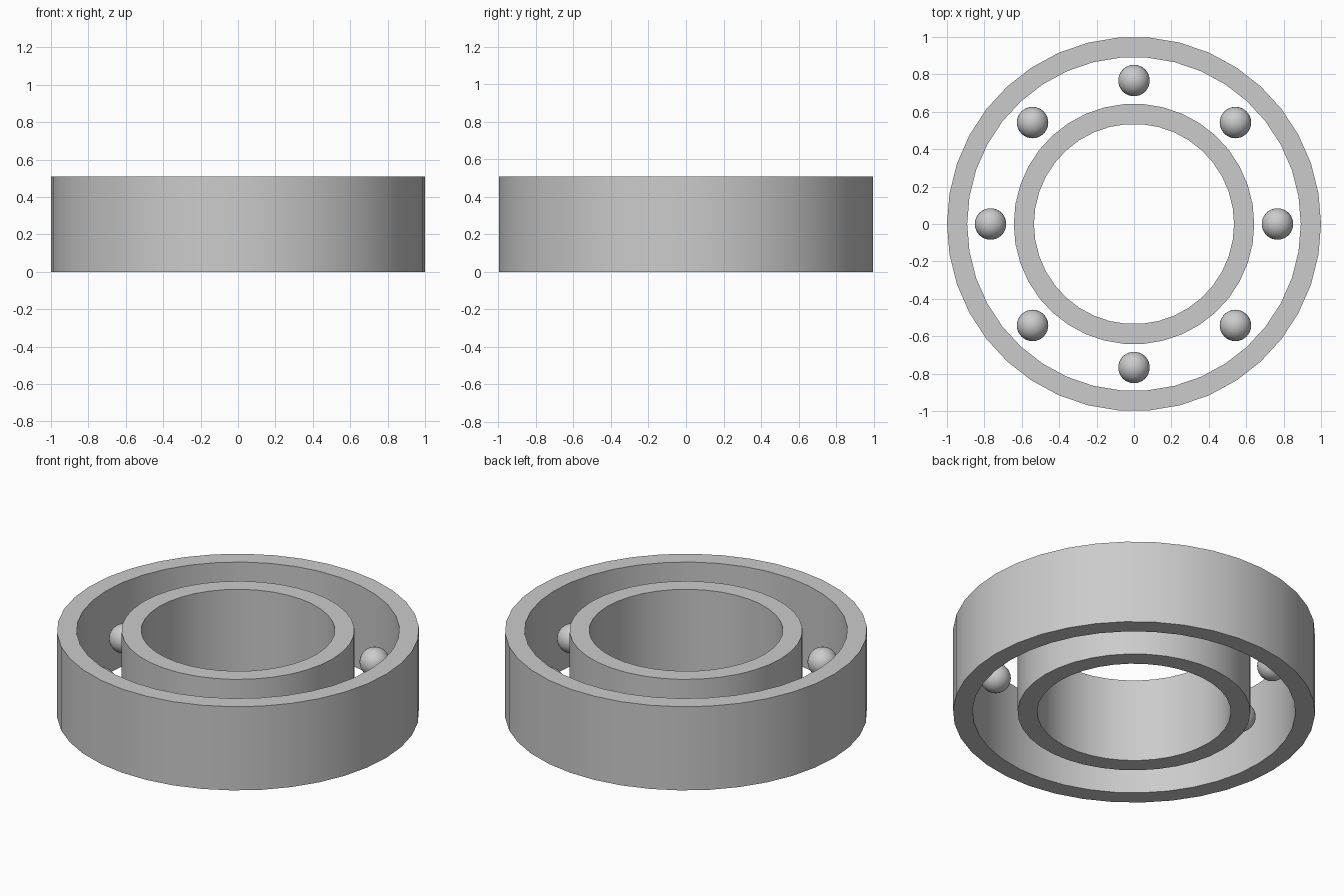
import bpy
import bmesh
from math import cos, sin, tau, radians
from mathutils import Matrix

default_cube = bpy.data.objects.get("Cube")
if default_cube:
    bpy.data.objects.remove(default_cube, do_unlink=True)

HEIGHT = 0.51
SEGMENTS = 38
BALL_COUNT = 8
BALL_RADIUS = 0.084
TRACK_RADIUS = 0.767

# Plain steel grey for every part
steel = bpy.data.materials.new("steel grey")
steel.use_nodes = True
GREY = (0.6, 0.6, 0.6, 1.0)
steel.diffuse_color = GREY
steel.node_tree.nodes["Principled BSDF"].inputs["Base Color"].default_value = GREY


def finish(name, bm):
    """Turn a bmesh into a smooth-shaded steel object."""
    bmesh.ops.recalc_face_normals(bm, faces=bm.faces)
    mesh = bpy.data.meshes.new(name)
    bm.to_mesh(mesh)
    bm.free()
    mesh.materials.append(steel)
    obj = bpy.data.objects.new(name, mesh)
    bpy.context.collection.objects.link(obj)
    bpy.ops.object.select_all(action="DESELECT")
    obj.select_set(True)
    bpy.context.view_layer.objects.active = obj
    bpy.ops.object.shade_smooth_by_angle(angle=radians(30))
    return obj


def make_race(name, inner, outer):
    """Revolve a rectangular section into a ring."""
    bm = bmesh.new()
    section = [(inner, 0), (outer, 0), (outer, HEIGHT), (inner, HEIGHT)]
    loops = []
    for i in range(SEGMENTS):
        a = tau * i / SEGMENTS
        loops.append([bm.verts.new((r * cos(a), r * sin(a), z)) for r, z in section])
    for i, here in enumerate(loops):
        after = loops[(i + 1) % SEGMENTS]
        for k in range(len(section)):
            n = (k + 1) % len(section)
            bm.faces.new((here[k], after[k], after[n], here[n]))
    return finish(name, bm)


def make_ball(name, angle):
    """One rolling ball on the track between the races."""
    bm = bmesh.new()
    place = Matrix.Translation((TRACK_RADIUS * cos(angle), TRACK_RADIUS * sin(angle), HEIGHT / 2))
    bmesh.ops.create_uvsphere(bm, u_segments=32, v_segments=16, radius=BALL_RADIUS, matrix=place)
    return finish(name, bm)


# Races
make_race("outer_race", 0.892, 1.0)
make_race("inner_race", 0.535, 0.643)

# Balls
for i in range(BALL_COUNT):
    make_ball(f"ball_{i + 1}", tau * i / BALL_COUNT)
